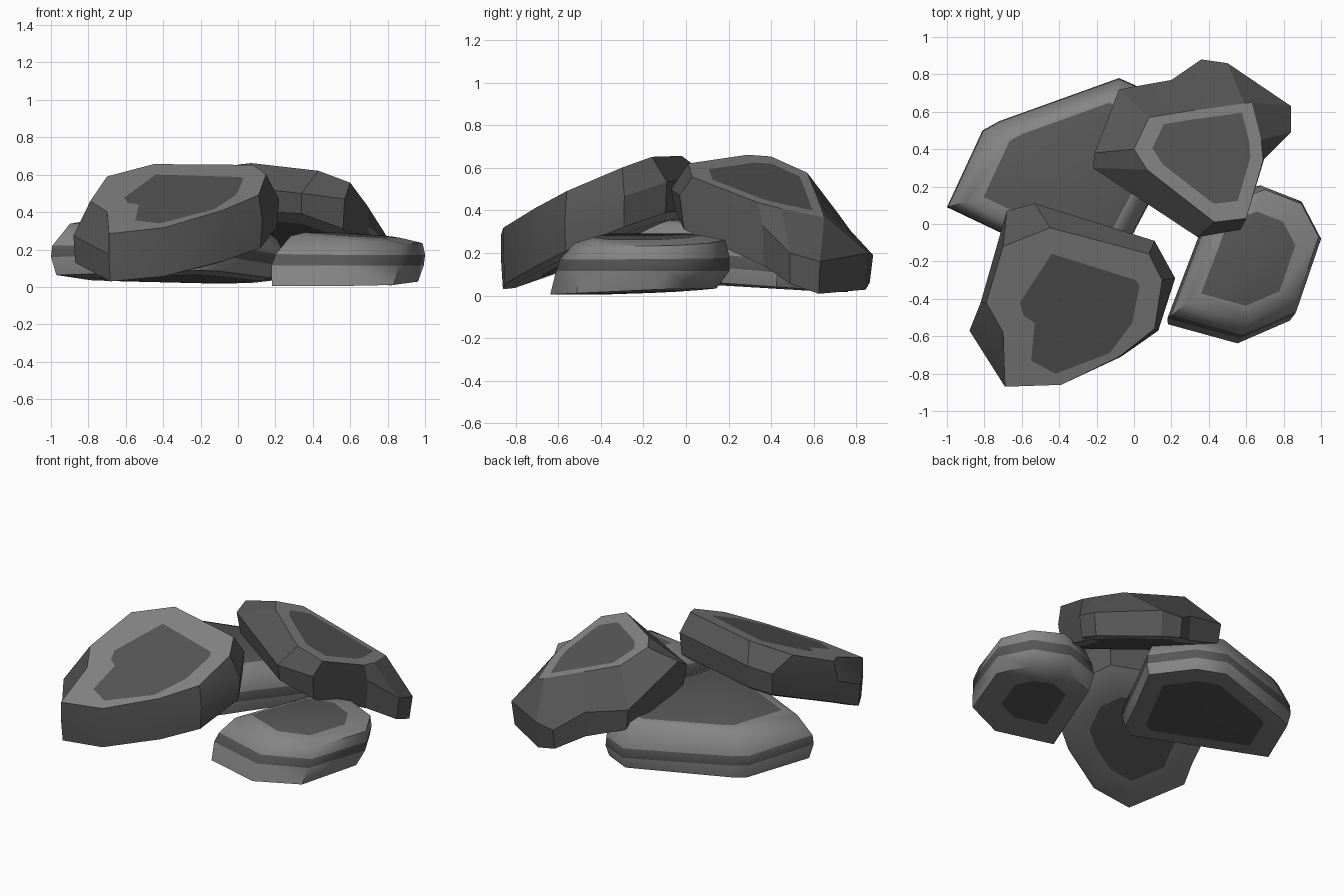
import bpy, math

if "Cube" in bpy.data.objects:
    bpy.data.objects.remove(bpy.data.objects["Cube"])


def material(name, value):
    m = bpy.data.materials.new(name)
    m.diffuse_color = (value, value, value, 1)
    m.use_nodes = True
    m.node_tree.nodes["Principled BSDF"].inputs["Base Color"].default_value = m.diffuse_color
    return m


DARK, LIGHT = 0, 1
MATS = [material("dark_stone", 0.095), material("light_stone", 0.235)]


def on_plane(pts, c, a, b):
    """Lift 2D points onto z = c + a*x + b*y."""
    return [(x, y, max(0.005, c + a * x + b * y)) for x, y in pts]


def centre(pts):
    return sum(p[0] for p in pts) / len(pts), sum(p[1] for p in pts) / len(pts)


def scaled(pts, s, dx=0, dy=0):
    cx, cy = centre(pts)
    return [(cx + dx + (p[0] - cx) * s, cy + dy + (p[1] - cy) * s) for p in pts]


def rock(name, rings, colours, angle):
    """Loft rings from top to bottom; colours = one per band; caps are dark."""
    n = len(rings[0])
    verts = [p for r in rings for p in r]
    faces, mats = [tuple(range(n))], [DARK]
    for k, col in enumerate(colours):
        for i in range(n):
            j = (i + 1) % n
            faces.append((k * n + i, (k + 1) * n + i, (k + 1) * n + j, k * n + j))
            mats.append(col)
    last = (len(rings) - 1) * n
    faces.append(tuple(last + i for i in reversed(range(n))))
    mats.append(DARK)
    me = bpy.data.meshes.new(name)
    me.from_pydata(verts, [], faces)
    for m in MATS:
        me.materials.append(m)
    for p, m in zip(me.polygons, mats):
        p.material_index = m
    ob = bpy.data.objects.new(name, me)
    bpy.context.collection.objects.link(ob)
    bpy.ops.object.select_all(action='DESELECT')
    ob.select_set(True)
    bpy.context.view_layer.objects.active = ob
    bpy.ops.object.mode_set(mode='EDIT')
    bpy.ops.mesh.select_all(action='SELECT')
    bpy.ops.mesh.normals_make_consistent(inside=False)
    bpy.ops.object.mode_set(mode='OBJECT')
    bpy.ops.object.shade_smooth_by_angle(angle=math.radians(angle))


# Large leaning slab at the front left (points run anticlockwise from the top)
patch = [(-.44, -.16), (-.61, -.42), (-.59, -.49), (-.53, -.53), (-.55, -.73),
         (-.42, -.80), (-.13, -.69), (-.01, -.53), (.03, -.33), (.01, -.30)]
rim = [(-.45, -.02), (-.70, -.12), (-.79, -.42), (-.70, -.58), (-.69, -.87),
       (-.39, -.86), (-.08, -.71), (.11, -.56), (.15, -.30), (.08, -.16)]
edge = [(-.53, .11), (-.68, .07), (-.82, -.42), (-.88, -.57), (-.69, -.87),
        (-.40, -.86), (-.07, -.71), (.13, -.57), (.22, -.29), (.11, -.09)]
rock("front_left_slab", [
    on_plane(patch, .71, .1, .41), on_plane(rim, .71, .1, .41),
    on_plane(edge, .56, .08, .38), on_plane(scaled(edge, .98), .42, .08, .39),
    on_plane(scaled(edge, .86), .395, .07, .39),
    on_plane(scaled(edge, .58), .39, .07, .39)],
    [LIGHT, DARK, DARK, LIGHT, LIGHT], 25)

# Leaning stone at the back right, resting on its neighbours
rim = [(.08, .57), (0, .40), (.07, .29), (.43, .01), (.60, .03), (.69, .34),
       (.68, .45), (.63, .65), (.59, .645), (.45, .625), (.30, .605)]
edge = [(-.08, .72, .38), (-.21, .38, .61), (-.22, .30, .56), (.34, -.07, .50),
        (.57, -.03, .47), (.70, .36, .33), (.84, .49, .20), (.84, .63, .16),
        (.50, .86, .20), (.36, .88, .19), (.20, .77, .31)]
flat = [p[:2] for p in edge]
rock("back_right_slab", [
    on_plane(scaled(rim, .76), .77, -.34, -.29), on_plane(rim, .77, -.34, -.29),
    edge, on_plane(scaled(flat, .96), .476, -.30, -.355),
    on_plane(scaled(flat, .75), .465, -.30, -.355)],
    [LIGHT, DARK, DARK, LIGHT], 20)


def flat_stone(name, outline, profile):
    """Low stone: rows are (scale, centre height, x shift, y shift, x and y tilt)."""
    cx, cy = centre(outline)
    rings = [on_plane(scaled(outline, s, dx, dy), z - a * cx - b * cy, a, b)
             for s, z, dx, dy, a, b in profile]
    # light rounded edges around a dark middle band
    rock(name, rings, [LIGHT, LIGHT, DARK, LIGHT, LIGHT], 50)


# Wide flat stone at the back left
flat_stone("back_left_stone",
           [(-1, .09), (-.20, -.29), (-.10, -.23), (.07, .09), (.26, .43),
            (.10, .70), (-.08, .78), (-.72, .55), (-.81, .50)],
           [(.73, .335, 0, 0, -.02, -.06), (.86, .315, 0, 0, -.02, -.06),
            (.99, .19, 0, 0, -.02, -.08), (1, .13, 0, 0, -.02, -.08),
            (.96, .05, 0, 0, 0, -.07), (.70, .04, 0, 0, 0, -.06)])

# Small flat stone at the front right, its top shifted towards the back right
flat_stone("front_right_stone",
           [(.16, -.52), (.56, -.63), (.86, -.50), (1, -.09), (.89, .12),
            (.66, .21), (.40, .12), (.32, -.10)],
           [(.60, .28, .02, .01, -.07, .03), (.84, .258, .05, .035, -.07, .03),
            (.95, .175, .02, .015, -.01, .01), (.97, .115, .005, .005, 0, 0),
            (.93, .02, -.01, -.04, .02, .04), (.52, .015, -.01, -.03, .02, .04)])
